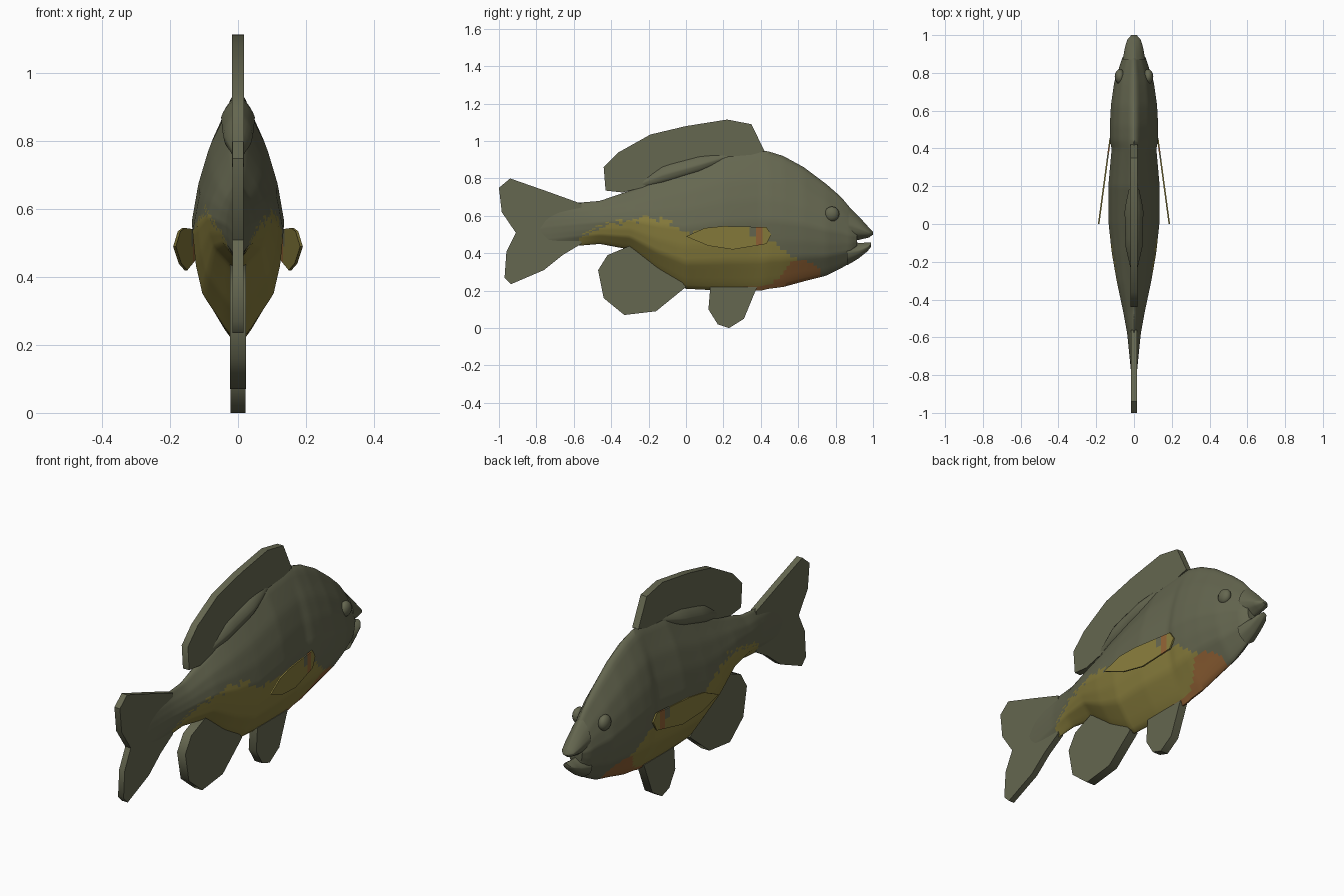
import bpy, bmesh, math, random
from mathutils import Vector

if "Cube" in bpy.data.objects:
    bpy.data.objects.remove(bpy.data.objects["Cube"])
random.seed(4)


def material(name, rgb):
    m = bpy.data.materials.new(name)
    m.diffuse_color = (*rgb, 1)
    m.use_nodes = True
    m.node_tree.nodes["Principled BSDF"].inputs["Base Color"].default_value = m.diffuse_color
    return m


MATS = [material("olive", (0.13, 0.135, 0.08)),
        material("golden_yellow", (0.24, 0.20, 0.045)),
        material("burnt_orange", (0.28, 0.12, 0.035))]


def lerp(table, x):
    """Linear lookup in rows sorted by their first value; returns the rest."""
    if x <= table[0][0]:
        return table[0][1:]
    for a, b in zip(table, table[1:]):
        if x <= b[0]:
            t = (x - a[0]) / (b[0] - a[0])
            return tuple(p + (q - p) * t for p, q in zip(a[1:], b[1:]))
    return table[-1][1:]


def finish(name, bm, rule=lambda c: 0, angle=50):
    bmesh.ops.recalc_face_normals(bm, faces=bm.faces)
    for f in bm.faces:
        f.material_index = rule(f.calc_center_median())
    me = bpy.data.meshes.new(name)
    bm.to_mesh(me)
    bm.free()
    for m in MATS:
        me.materials.append(m)
    ob = bpy.data.objects.new(name, me)
    bpy.context.collection.objects.link(ob)
    bpy.ops.object.select_all(action='DESELECT')
    bpy.context.view_layer.objects.active = ob
    ob.select_set(True)
    bpy.ops.object.shade_smooth_by_angle(angle=math.radians(angle))
    return ob


# Cross-section half width against height (-1 keel, 0 widest, 1 ridge)
SECTION = [(-1, 0.03), (-0.9, 0.25), (-0.57, 0.78), (-0.3, 0.93), (0, 1),
           (0.3, 0.86), (0.6, 0.62), (0.95, 0.16), (1, 0.03)]


def loft(name, stations, step, rule=lambda c: 0, half=16):
    """Skin rings along y; each station is (y, bottom, top, half width)."""
    bm = bmesh.new()
    y0, y1 = stations[0][0], stations[-1][0]
    n = max(2, round((y1 - y0) / step))
    rings = []
    hs = [-1 + 2 * i / half for i in range(half + 1)]
    loop = [(h, 1) for h in hs] + [(h, -1) for h in reversed(hs)]
    for i in range(n + 1):
        y = y0 + (y1 - y0) * i / n
        zb, zt, w = lerp(stations, y)
        mid, r = (zb + zt) / 2, (zt - zb) / 2
        rings.append([bm.verts.new((s * w * lerp(SECTION, h)[0], y, mid + r * h))
                      for h, s in loop])
    k = len(loop)
    for a, b in zip(rings, rings[1:]):
        for j in range(k):
            bm.faces.new((a[j], a[(j + 1) % k], b[(j + 1) % k], b[j]))
    bm.faces.new(rings[0])
    bm.faces.new(rings[-1])
    return finish(name, bm, rule)


def fin(name, outline, thick, inset):
    """Centre-line fin: thin rim rising to a thicker middle on both sides."""
    bm = bmesh.new()
    face = bm.faces.new([bm.verts.new((0, y, z)) for y, z in outline])
    bmesh.ops.inset_region(bm, faces=[face], thickness=inset, use_boundary=True,
                           use_even_offset=True)
    for v in face.verts:
        v.co.x = thick
    dup = bmesh.ops.duplicate(bm, geom=bm.verts[:] + bm.edges[:] + bm.faces[:])
    for g in dup["geom"]:
        if isinstance(g, bmesh.types.BMVert):
            g.co.x *= -1
    bmesh.ops.remove_doubles(bm, verts=bm.verts, dist=1e-4)
    return finish(name, bm)


# Painted belly: gold below a ragged flank line, orange at the throat
GOLD = [(-0.6, 0.43), (-0.52, 0.52), (-0.4, 0.56), (-0.2, 0.59), (-0.1, 0.57),
        (0, 0.52), (0.3, 0.49), (0.48, 0.45), (0.6, 0.36), (0.7, 0.3), (0.74, 0.2)]
ORANGE = [(0.1, 0.19), (0.3, 0.21), (0.48, 0.25), (0.56, 0.35), (0.63, 0.36),
          (0.7, 0.33), (0.77, 0.2)]


def belly(c):
    if c.z < lerp(ORANGE, c.y)[0]:
        return 2
    ragged = random.uniform(-0.02, 0.02) if c.y < 0.1 else 0
    return 1 if c.y > -0.58 and c.z < lerp(GOLD, c.y)[0] + ragged else 0


# Body from tail root to mouth
loft("body", [
    (-0.86, 0.48, 0.55, 0.008), (-0.74, 0.42, 0.66, 0.02), (-0.58, 0.44, 0.67, 0.036),
    (-0.46, 0.45, 0.68, 0.058), (-0.3, 0.42, 0.735, 0.092), (-0.15, 0.30, 0.80, 0.118),
    (0, 0.21, 0.86, 0.134), (0.2, 0.20, 0.93, 0.136), (0.40, 0.20, 0.95, 0.118),
    (0.44, 0.21, 0.945, 0.128), (0.52, 0.22, 0.92, 0.128), (0.63, 0.25, 0.86, 0.122),
    (0.75, 0.28, 0.77, 0.105), (0.83, 0.32, 0.70, 0.078), (0.88, 0.35, 0.64, 0.062),
    (0.915, 0.41, 0.57, 0.04)], 0.018, belly, 32)

# Jaws with an open notch between them
loft("upper_jaw", [(0.87, 0.46, 0.65, 0.06), (0.94, 0.475, 0.58, 0.047),
                   (0.98, 0.485, 0.535, 0.034), (1.0, 0.5, 0.515, 0.014)], 0.02)
loft("lower_jaw", [(0.86, 0.335, 0.47, 0.058), (0.92, 0.37, 0.455, 0.043),
                   (0.97, 0.41, 0.457, 0.032), (0.99, 0.435, 0.457, 0.016)], 0.02)

# Centre-line fins
fin("dorsal_fin", [(0.42, 0.945), (0.35, 1.09), (0.22, 1.115), (0, 1.08), (-0.19, 1.035),
                   (-0.36, 0.94), (-0.44, 0.86), (-0.43, 0.735), (-0.34, 0.725),
                   (-0.2, 0.76), (0, 0.83), (0.25, 0.9)], 0.018, 0.035)
fin("tail_fin", [(-0.56, 0.665), (-0.74, 0.73), (-0.94, 0.8), (-1, 0.75), (-0.985, 0.62),
                 (-0.91, 0.51), (-0.96, 0.41), (-0.97, 0.27), (-0.935, 0.235),
                 (-0.76, 0.31), (-0.66, 0.39), (-0.56, 0.45)], 0.016, 0.035)
fin("anal_fin", [(0, 0.22), (-0.16, 0.09), (-0.33, 0.07), (-0.44, 0.16), (-0.47, 0.31),
                 (-0.42, 0.39), (-0.3, 0.44), (-0.12, 0.36)], 0.024, 0.06)
fin("pelvic_fin", [(0.13, 0.22), (0.12, 0.1), (0.17, 0.02), (0.23, 0.0), (0.31, 0.05),
                   (0.38, 0.22)], 0.022, 0.04)

# Swollen base along the back part of the dorsal fin
loft("dorsal_base", [(-0.27, 0.74, 0.78, 0.01), (-0.12, 0.76, 0.88, 0.045),
                     (0.08, 0.82, 0.93, 0.05), (0.26, 0.91, 0.945, 0.01)], 0.05)


def pectoral_paint(c):
    if 0.375 < c.y < 0.41:
        return 2
    return 0 if 0.34 < c.y < 0.375 and c.z > 0.49 else 1


PECTORAL = [(0.0, 0.49), (0.1, 0.535), (0.2, 0.545), (0.43, 0.54), (0.455, 0.5),
            (0.43, 0.45), (0.25, 0.42), (0.12, 0.44)]
for side, label in ((1, "right"), (-1, "left")):
    # Pectoral fin flaring backwards from the flank, banded near its root
    bm = bmesh.new()
    base = [Vector((side * (0.187 - 0.135 * y), y, z)) for y, z in PECTORAL]
    inner = [bm.verts.new(p - Vector((side * 0.004, 0, 0))) for p in base]
    outer = [bm.verts.new(p + Vector((side * 0.004, 0, 0))) for p in base]
    bm.faces.new(inner)
    bm.faces.new(outer)
    for i in range(len(base)):
        j = (i + 1) % len(base)
        bm.faces.new((inner[i], inner[j], outer[j], outer[i]))
    for co, no in (((0, 0.34, 0), (0, 1, 0)), ((0, 0.375, 0), (0, 1, 0)),
                   ((0, 0.41, 0), (0, 1, 0)), ((0, 0, 0.49), (0, 0, 1))):
        bmesh.ops.bisect_plane(bm, geom=bm.verts[:] + bm.edges[:] + bm.faces[:],
                               plane_co=co, plane_no=no)
    finish(label + "_pectoral_fin", bm, pectoral_paint)

    # Low bulge over the eye socket
    bm = bmesh.new()
    bmesh.ops.create_uvsphere(bm, u_segments=16, v_segments=8, radius=1)
    for v in bm.verts:
        v.co = Vector((side * 0.075 + v.co.x * 0.027, 0.78 + v.co.y * 0.04,
                       0.61 + v.co.z * 0.04))
    finish(label + "_eye_bulge", bm)
